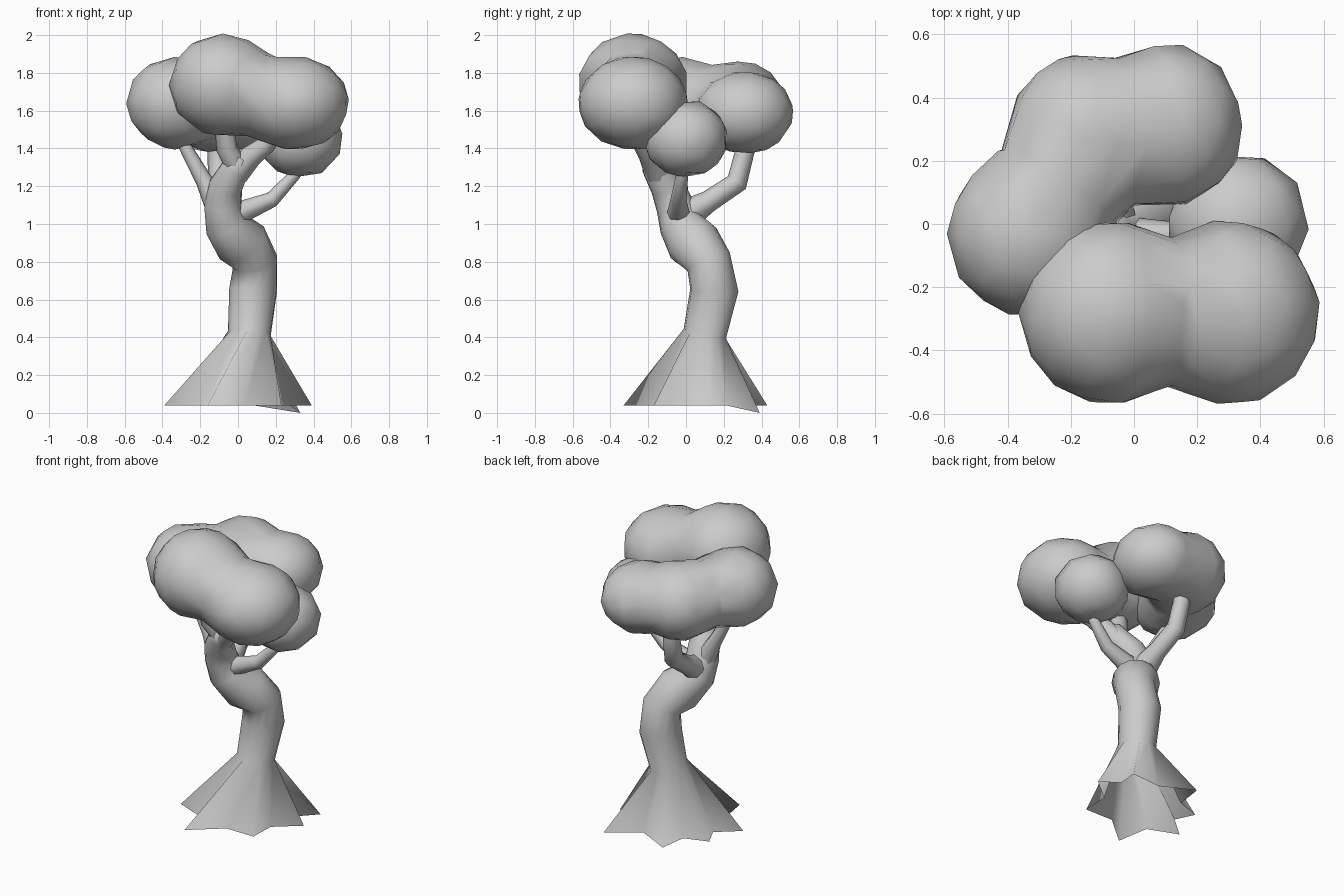
import bpy, math
from mathutils import Vector, Matrix

if "Cube" in bpy.data.objects:
    bpy.data.objects.remove(bpy.data.objects["Cube"])


def make_object(name, verts, faces, sharp):
    mesh = bpy.data.meshes.new(name)
    mesh.from_pydata(verts, [], faces)
    mesh.update()
    for p in mesh.polygons:
        p.use_smooth = True
    mesh.set_sharp_from_angle(angle=math.radians(sharp))
    ob = bpy.data.objects.new(name, mesh)
    bpy.context.collection.objects.link(ob)
    return ob


def rings_along(path, sides, start=0.0):
    """Rings of points around a path of (x, y, z, radius)."""
    pts = [Vector(p[:3]) for p in path]
    rings = []
    for i, p in enumerate(pts):
        tangent = pts[min(i + 1, len(pts) - 1)] - pts[max(i - 1, 0)]
        q = Vector((0, 0, 1)).rotation_difference(tangent)
        r = path[i][3]
        rings.append([p + q @ Vector((r * math.cos(start + a), r * math.sin(start + a), 0))
                      for a in (2 * math.pi * k / sides for k in range(sides))])
    return rings


def loft(name, rings, sharp=70):
    """Skin the rings and close the far end; the near end stays open."""
    n = len(rings[0])
    verts = [v for ring in rings for v in ring]
    faces = [(i * n + k, i * n + (k + 1) % n, (i + 1) * n + (k + 1) % n, (i + 1) * n + k)
             for i in range(len(rings) - 1) for k in range(n)]
    base, c = (len(rings) - 1) * n, len(verts)
    verts.append(sum((verts[base + k] for k in range(n)), Vector()) / n)
    faces += [(base + k, base + (k + 1) % n, c) for k in range(n)]
    return make_object(name, verts, faces, sharp)


# Trunk: open star-shaped root flare lofted into a winding stem
tips = [Vector(t) for t in ((.39, .13, .04), (.33, .39, 0), (-.13, .43, .04), (-.31, .2, .04),
                            (-.39, -.04, .04), (-.16, -.33, .04), (.23, -.17, .04))]
centre = Vector((.03, .07, .04))
star = []
for i, tip in enumerate(tips):
    middle = (tip + tips[(i + 1) % len(tips)]) / 2
    star += [tip, centre.lerp(middle, .74)]
for v in star[1::2]:
    v.z = .04
stem = [(.06, .1, .42, .115), (.08, .15, .65, .128), (.09, .12, .8, .122),
        (.02, .04, .9, .145), (-.065, -.03, 1.0, .115), (-.08, -.06, 1.1, .1),
        (-.065, -.1, 1.2, .09), (-.01, -.16, 1.3, .075), (.02, -.18, 1.36, .06)]
loft("trunk", [star] + rings_along(stem, len(star), .15), 100)

# Branches reaching into the leaf clumps
branches = {
    "front_branch": [(.0, -.16, 1.3, .065), (-.06, -.21, 1.4, .055), (-.08, -.25, 1.6, .05)],
    "front_right_branch": [(-.01, -.15, 1.27, .07), (.07, -.19, 1.36, .06),
                           (.15, -.23, 1.42, .05), (.24, -.27, 1.55, .045)],
    "left_branch": [(-.08, -.05, 1.05, .08), (-.18, -.04, 1.23, .045),
                    (-.28, -.04, 1.41, .034), (-.31, -.04, 1.55, .03)],
    "right_branch": [(-.04, -.04, 1.04, .065), (.18, -.04, 1.13, .042),
                     (.3, -.02, 1.26, .032), (.33, 0, 1.4, .03)],
    "back_branch": [(-.07, -.03, 1.03, .09), (-.08, .12, 1.12, .058),
                    (-.1, .27, 1.22, .058), (-.11, .31, 1.38, .052), (-.12, .3, 1.55, .05)],
}
for name, path in branches.items():
    loft(name, rings_along(path, 8))


# Leaf clumps: overlapping balls fused into low-poly masses
def clump(name, balls):
    parts = []
    for (x, y, z, rx, ry, rz) in balls:
        bpy.ops.mesh.primitive_ico_sphere_add(subdivisions=4, radius=1)
        ob = bpy.context.object
        ob.data.transform(Matrix.Translation((x, y, z)) @ Matrix.Diagonal((rx, ry, rz, 1)))
        parts.append(ob)
    for ob in parts:
        ob.select_set(True)
    bpy.context.view_layer.objects.active = parts[0]
    if len(parts) > 1:
        bpy.ops.object.join()
    ob = bpy.context.object
    ob.name = name
    fuse = ob.modifiers.new("fuse", 'REMESH')
    fuse.mode = 'VOXEL'
    fuse.voxel_size = .04
    fuse.use_smooth_shade = True
    soften = ob.modifiers.new("soften", 'SMOOTH')
    soften.factor = .5
    soften.iterations = 8
    reduce = ob.modifiers.new("reduce", 'DECIMATE')
    reduce.ratio = .08
    bpy.ops.object.select_all(action='DESELECT')


bpy.ops.object.select_all(action='DESELECT')
clump("front_leaves", [(-.08, -.28, 1.735, .285, .295, .275), (.3, -.28, 1.64, .295, .295, .25),
                       (.11, -.28, 1.68, .25, .24, .23)])
clump("back_leaves", [(.1, .31, 1.59, .25, .265, .22), (-.15, .28, 1.62, .26, .26, .245),
                      (-.33, -.03, 1.64, .265, .265, .245), (-.23, .13, 1.63, .23, .2, .22)])
clump("right_leaves", [(.33, 0, 1.45, .23, .23, .21)])
